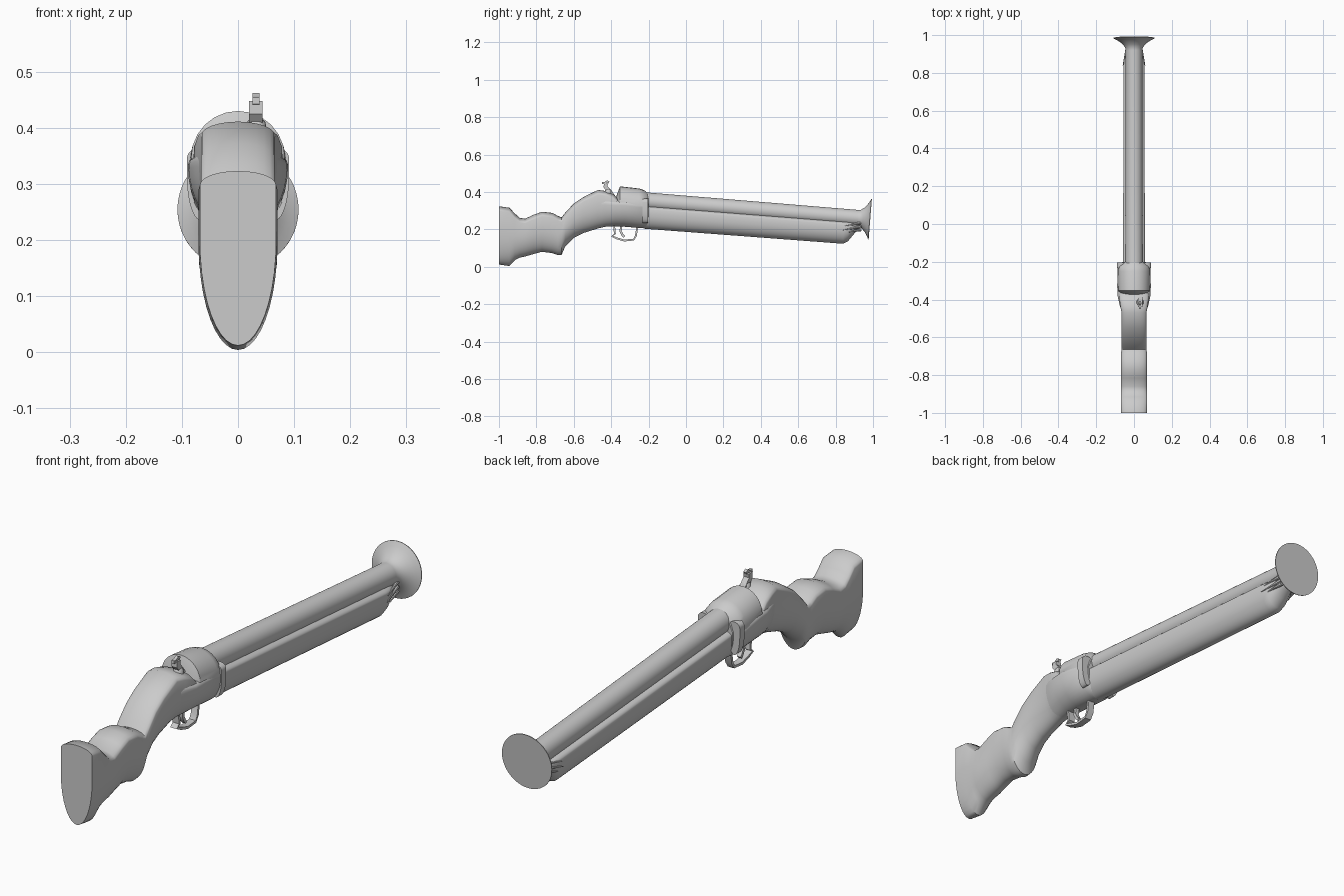
import bpy, bmesh, math
from mathutils import Vector

cube = bpy.data.objects.get("Cube")
if cube:
    bpy.data.objects.remove(cube, do_unlink=True)

grey = bpy.data.materials.new("plain grey")
grey.use_nodes = True
grey.diffuse_color = (0.6, 0.6, 0.6, 1)
grey.node_tree.nodes["Principled BSDF"].inputs["Base Color"].default_value = grey.diffuse_color


def finish(name, bm, angle=40):
    bmesh.ops.recalc_face_normals(bm, faces=bm.faces)
    mesh = bpy.data.meshes.new(name)
    bm.to_mesh(mesh)
    bm.free()
    mesh.materials.append(grey)
    ob = bpy.data.objects.new(name, mesh)
    bpy.context.collection.objects.link(ob)
    bpy.ops.object.select_all(action='DESELECT')
    ob.select_set(True)
    bpy.context.view_layer.objects.active = ob
    bpy.ops.object.shade_smooth_by_angle(angle=math.radians(angle))
    return ob


def skin(name, rings, angle=40):
    """Join equal rings of points into a closed skin."""
    bm = bmesh.new()
    loops = [[bm.verts.new(p) for p in ring] for ring in rings]
    for a, b in zip(loops, loops[1:]):
        for i in range(len(a)):
            j = (i + 1) % len(a)
            bm.faces.new((a[i], a[j], b[j], b[i]))
    bm.faces.new(loops[0])
    bm.faces.new(loops[-1])
    return finish(name, bm, angle)


def section(y, top, bottom, half, crown=0.025, belly=0.6):
    """Elliptic belly, straight sides and a gently crowned top."""
    mid = bottom + belly * (top - bottom)
    pts = []
    for i in range(21):
        a = math.pi + math.pi * i / 20
        pts.append((half * math.cos(a), y, mid + (mid - bottom) * math.sin(a)))
    for i in range(13):
        a = math.pi * i / 12
        pts.append((half * math.cos(a), y, top - crown + crown * math.sin(a)))
    return pts


def lathe(name, profile, start, axis, n=40, angle=40):
    """Spin (distance, radius) pairs round an axis."""
    q = Vector(axis).to_track_quat('Z', 'Y')
    rings = []
    for d, r in profile:
        rings.append([Vector(start) + q @ Vector((r * math.cos(math.tau * i / n),
                      r * math.sin(math.tau * i / n), d)) for i in range(n)])
    return skin(name, rings, angle)


def rod(name, path, width, thick):
    """Bar of rectangular section following (y, z) points around x = 0."""
    pts = [Vector((0, y, z)) for y, z in path]
    rings = []
    for i, p in enumerate(pts):
        t = (pts[min(i + 1, len(pts) - 1)] - pts[max(i - 1, 0)]).normalized()
        n = Vector((0, -t.z, t.y)) * thick
        w = Vector((width, 0, 0))
        rings.append([p + n + w, p + n - w, p - n - w, p - n + w])
    return skin(name, rings)


# Butt and wrist: y, top, bottom, half width
stock = [
    (-1.0, .323, .012, .068), (-.945, .316, .004, .07), (-.915, .285, .035, .07),
    (-.89, .262, .048, .07), (-.86, .257, .055, .07), (-.815, .278, .068, .069),
    (-.77, .294, .08, .068), (-.715, .288, .073, .068), (-.685, .272, .062, .068),
    (-.665, .264, .064, .067), (-.645, .29, .11, .067), (-.6, .338, .155, .066),
    (-.55, .372, .18, .066), (-.47, .411, .205, .066), (-.43, .405, .214, .073),
    (-.39, .392, .217, .078), (-.36, .36, .217, .08)]
skin("stock", [section(*s) for s in stock])

# Receiver body, collar and domed breech cover
body = [(-.48, .37, .205, .06), (-.43, .37, .214, .076), (-.38, .365, .216, .087),
        (-.33, .365, .214, .089), (-.23, .352, .206, .087), (-.2, .35, .203, .062)]
skin("receiver", [section(*s, crown=.03, belly=.75) for s in body])
cover = [(-.375, .37, .25, .07), (-.353, .43, .25, .084), (-.25, .418, .245, .087),
         (-.225, .41, .245, .086), (-.2, .39, .245, .06)]
skin("breech_cover", [section(*s, crown=.085, belly=.4) for s in cover])
for side in (-1, 1):
    ring = [section(y, .365, .235, .025, crown=.02) for y in (-.232, -.203)]
    skin("collar_left" if side > 0 else "collar_right",
         [[(x + side * .066, y, z) for x, y, z in r] for r in ring])

# Barrel with a flared closed muzzle
axis = Vector((0, 1, -.08)).normalized()
flare = [(0, .047), (1.13, .044), (1.145, .046), (1.16, .056),
         (1.175, .071), (1.188, .091), (1.196, .108), (1.199, .108)]
lathe("barrel", flare, (0, -.21, .35), axis, 48)

# Fore stock under the barrel, cut away at the muzzle end
fore = [(-.22, .328, .203, .058), (.84, .245, .123, .055), (.865, .243, .135, .053),
        (.89, .24, .165, .047), (.915, .236, .195, .037), (.93, .235, .215, .02)]
skin("fore_stock", [section(*s, crown=.02, belly=.65) for s in fore])

# Splinters beside the muzzle
for side in (-1, 1):
    for k, (z, length) in enumerate([(.235, .09), (.215, .1), (.198, .07)]):
        lathe("splinter_%s_%d" % ("left" if side > 0 else "right", k + 1),
              [(0, .009), (length, .001)], (side * .035, .935, z),
              (side * .25, -1, -.2), 8)

# Trigger guard and trigger
rod("trigger_guard", [(-.385, .225), (-.38, .175), (-.395, .163), (-.37, .152),
                      (-.33, .14), (-.28, .145), (-.268, .165), (-.26, .215)], .014, .005)
rod("trigger", [(-.345, .225), (-.35, .19), (-.34, .17), (-.33, .16)], .008, .006)

# Cocking hammer, set to the left of centre
parts = [rod("hammer_arm", [(-.395, .385), (-.415, .41), (-.43, .428), (-.428, .447)], .012, .011),
         rod("hammer_spur", [(-.45, .448), (-.435, .447), (-.422, .456), (-.412, .45)], .006, .006)]
for ob in parts:
    ob.location.x = .032
lathe("hammer_pivot", [(0, .02), (.02, .017), (.028, .008)], (.032, -.415, .39), (0, 0, 1), 16)
